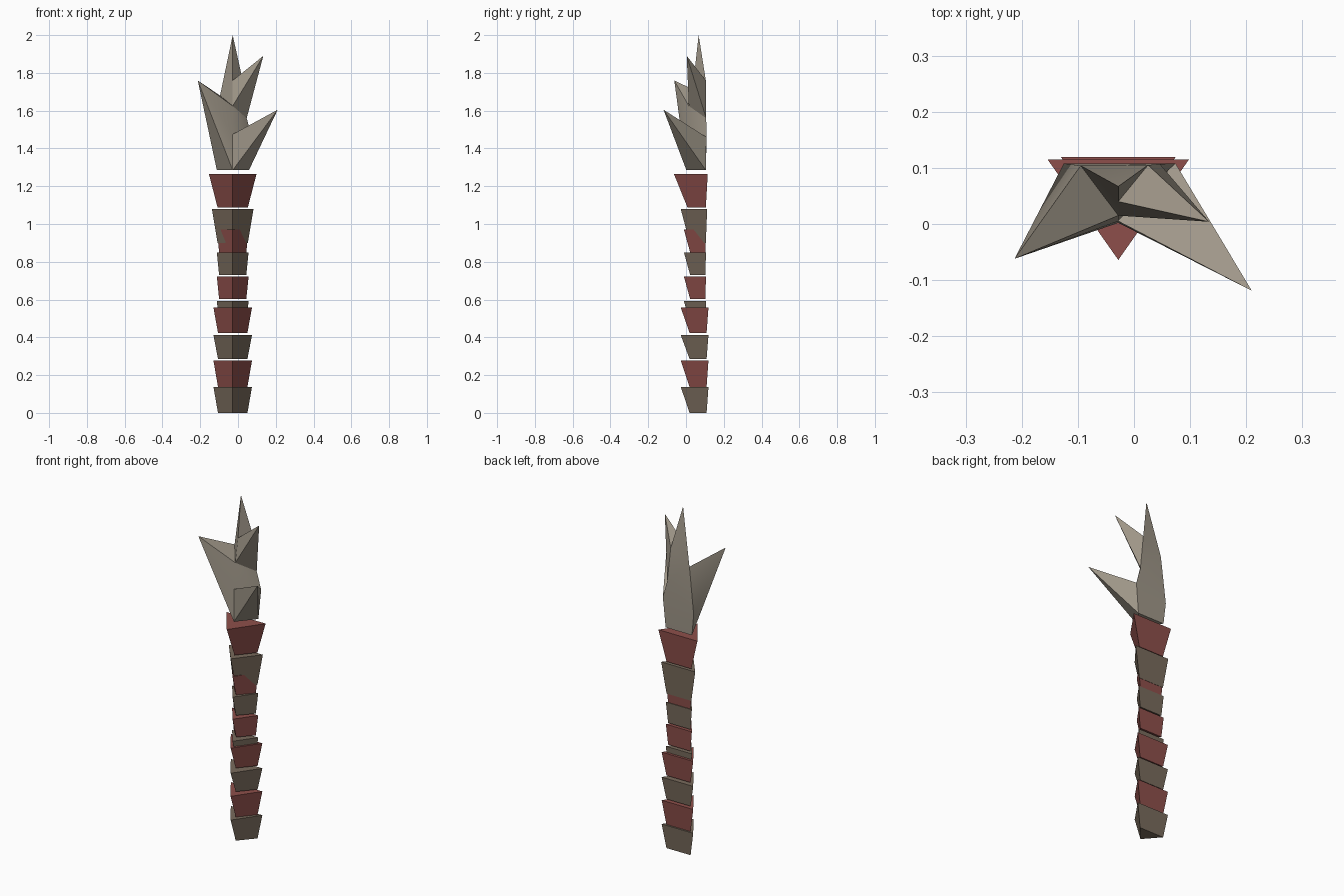
import bpy
import bmesh

old = bpy.data.objects.get("Cube")
if old:
    bpy.data.objects.remove(old, do_unlink=True)


def material(name, rgb):
    mat = bpy.data.materials.new(name)
    mat.use_nodes = True
    mat.diffuse_color = (*rgb, 1)
    mat.node_tree.nodes["Principled BSDF"].inputs["Base Color"].default_value = (*rgb, 1)
    return mat


brown = material("bark brown", (0.19, 0.147, 0.107))
red = material("dull red", (0.27, 0.078, 0.07))
stone = material("pale grey brown", (0.35, 0.31, 0.25))


def build(name, points, faces, mat):
    """Closed mesh from named points and faces spelled with those names."""
    bm = bmesh.new()
    verts = {key: bm.verts.new(co) for key, co in points.items()}
    for face in faces:
        bm.faces.new([verts[key] for key in face.split()])
    bmesh.ops.recalc_face_normals(bm, faces=bm.faces)
    mesh = bpy.data.meshes.new(name)
    bm.to_mesh(mesh)
    bm.free()
    mesh.materials.append(mat)
    obj = bpy.data.objects.new(name, mesh)
    bpy.context.collection.objects.link(obj)
    return obj


CX = -0.028  # trunk axis


def segment(name, z0, z1, low, high, mat):
    """Flared three-sided block; low and high are (half width, front y, back y)."""
    points = {}
    for tag, z, (half, front, back) in (("0", z0, low), ("1", z1, high)):
        points["l" + tag] = (CX - half, back, z)
        points["r" + tag] = (CX + half, back, z)
        points["f" + tag] = (CX, front, z)
    build(name, points, ["l0 r0 f0", "l1 r1 f1", "l0 r0 r1 l1",
                         "r0 f0 f1 r1", "f0 l0 l1 f1"], mat)


# Trunk: alternating flared blocks, bottom to top
base = (0.078, 0.019, 0.109)
wide = (0.102, -0.028, 0.119)
slim_base = (0.072, 0.022, 0.102)
slim = (0.084, -0.011, 0.106)
trunk = [
    (0.0, 0.138, base, wide),
    (0.138, 0.277, base, wide),
    (0.286, 0.412, base, wide),
    (0.424, 0.558, base, wide),
    (0.47, 0.592, slim_base, slim),
    (0.603, 0.721, slim_base, slim),
    (0.73, 0.85, slim_base, slim),
    (0.85, 0.97, slim_base, slim),
    (0.9, 1.08, (0.08, 0.02, 0.105), (0.11, -0.028, 0.112)),
    (1.087, 1.265, (0.08, 0.008, 0.105), (0.126, -0.064, 0.115)),
]
for i, (z0, z1, low, high) in enumerate(trunk):
    segment(f"trunk_block_{i + 1}", z0, z1, low, high, red if i % 2 else brown)

# Crown: splintered top with four spikes
points = {
    "base_l": (-0.112, 0.105, 1.285), "base_r": (0.058, 0.105, 1.285),
    "base_f": (CX, 0.002, 1.285),
    "side_l": (-0.125, 0.108, 1.41), "side_r": (0.074, 0.108, 1.46),
    "neck_l": (-0.095, 0.104, 1.68), "neck_r": (0.046, 0.107, 1.56),
    "notch_low": (CX, 0.005, 1.475), "notch_mid": (CX, 0.015, 1.625),
    "notch_top": (CX, 0.04, 1.76), "notch_back": (0.025, 0.105, 1.76),
    "tip_top": (CX, 0.067, 2.0), "tip_upper": (0.134, 0.004, 1.89),
    "tip_l": (-0.213, -0.062, 1.76), "tip_r": (0.21, -0.119, 1.605),
}
faces = [
    # underside and back
    "base_l base_r base_f",
    "base_l side_l side_r base_r", "side_l neck_l neck_r side_r",
    "neck_l notch_back neck_r", "neck_l tip_top notch_back",
    # top spike
    "neck_l tip_top notch_top", "neck_l notch_top notch_mid",
    "tip_top notch_back notch_top",
    # upper spike
    "notch_top notch_back tip_upper", "notch_mid notch_top tip_upper",
    "tip_upper neck_r notch_mid", "tip_upper notch_back neck_r",
    # step between spikes
    "notch_mid neck_r side_r notch_low",
    # lower right-hand spike
    "notch_low tip_r side_r", "tip_r base_f notch_low",
    "tip_r base_r base_f", "tip_r side_r base_r",
    # left-hand spike
    "tip_l notch_mid neck_l", "tip_l notch_low notch_mid",
    "tip_l neck_l side_l", "tip_l side_l base_l",
    "tip_l base_l base_f", "tip_l base_f notch_low",
]
crown = build("splintered_crown", points, faces, stone)
bpy.context.view_layer.objects.active = crown
crown.select_set(True)
bpy.ops.object.shade_smooth_by_angle(angle=0.5)
